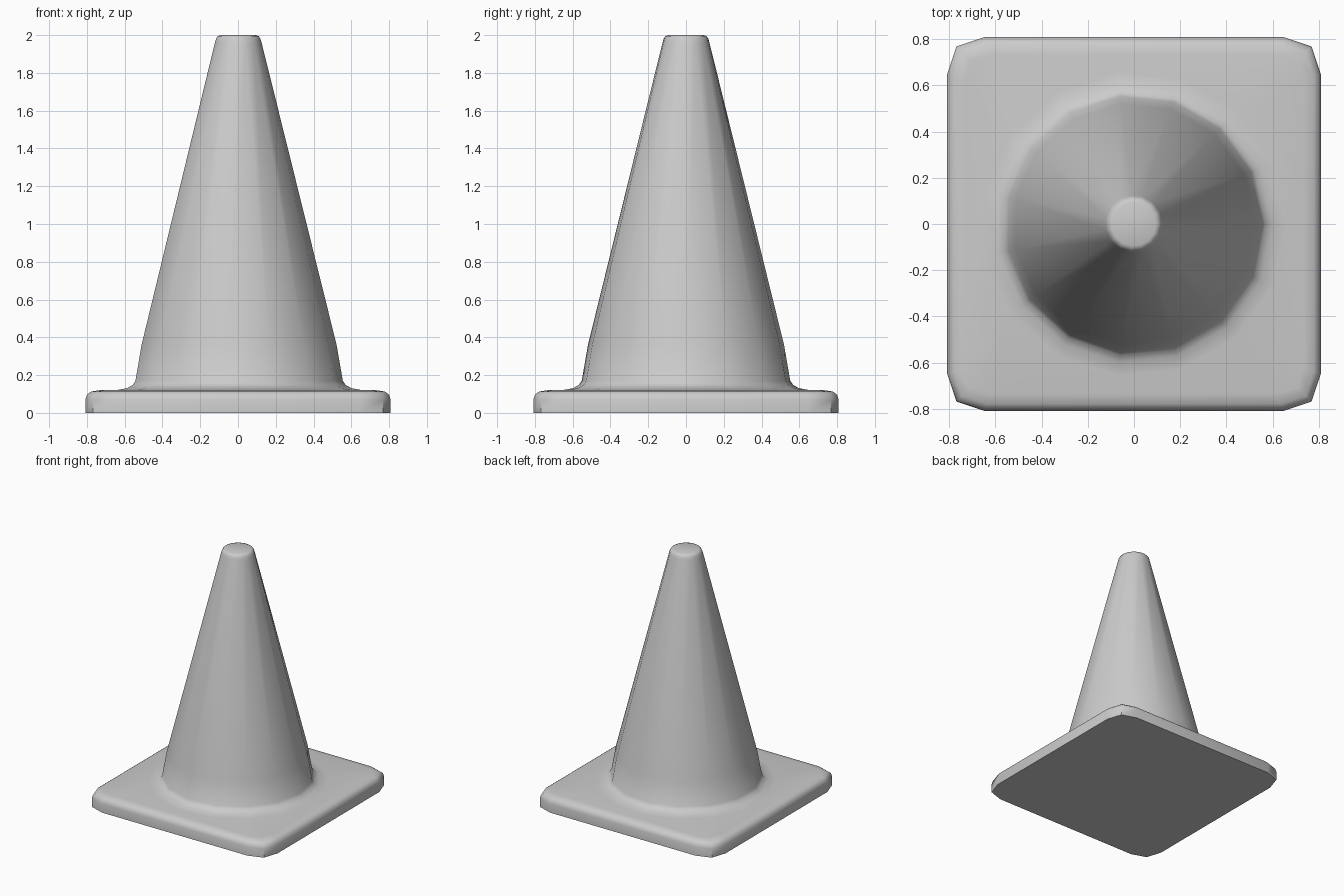
import bpy, bmesh
from math import cos, sin, tau

if "Cube" in bpy.data.objects:
    bpy.data.objects.remove(bpy.data.objects["Cube"])

bm = bmesh.new()


def ring(points, z):
    return [bm.verts.new((x, y, z)) for x, y in points]


def circle(r, n=15):
    return [(r * cos(tau * i / n), r * sin(tau * i / n)) for i in range(n)]


def rounded_square(inset):
    # three points per corner, repeated by quarter turns
    h, m, k = 0.808 - inset, 0.768 - inset * 0.8, 0.648 - inset * 0.4
    pts = []
    x_y = [(h, k), (m, m), (k, h)]
    for _ in range(4):
        pts += x_y
        x_y = [(-y, x) for x, y in x_y]
    return pts


def loft(rings):
    for a, b in zip(rings, rings[1:]):
        n = len(a)
        for i in range(n):
            j = (i + 1) % n
            bm.faces.new((a[i], a[j], b[j], b[i]))


def loop_edges(r):
    return [bm.edges.get((r[i], r[(i + 1) % len(r)])) for i in range(len(r))]


# square foot with a rolled top edge
foot = [ring(rounded_square(d), z) for d, z in
        [(0, 0), (0, 0.07), (0.009, 0.097), (0.03, 0.113), (0.075, 0.12)]]
loft(foot)
bm.faces.new(foot[0][::-1])

# fifteen-sided cone with flared skirt and rounded tip
cone = [ring(circle(r), z) for r, z in
        [(0.66, 0.12), (0.60, 0.131), (0.57, 0.148), (0.555, 0.17), (0.522, 0.36),
         (0.125, 1.96), (0.119, 1.98), (0.11, 1.994), (0.095, 2.0)]]
loft(cone)
bm.faces.new(cone[-1])

# flat top of the foot around the skirt
bmesh.ops.triangle_fill(bm, use_beauty=True,
                        edges=loop_edges(foot[-1]) + loop_edges(cone[0]))
bmesh.ops.recalc_face_normals(bm, faces=bm.faces[:])

mesh = bpy.data.meshes.new("traffic_cone")
bm.to_mesh(mesh)
bm.free()
obj = bpy.data.objects.new("traffic_cone", mesh)
bpy.context.collection.objects.link(obj)
bpy.context.view_layer.objects.active = obj
obj.select_set(True)
bpy.ops.object.shade_smooth_by_angle(angle=0.9)
